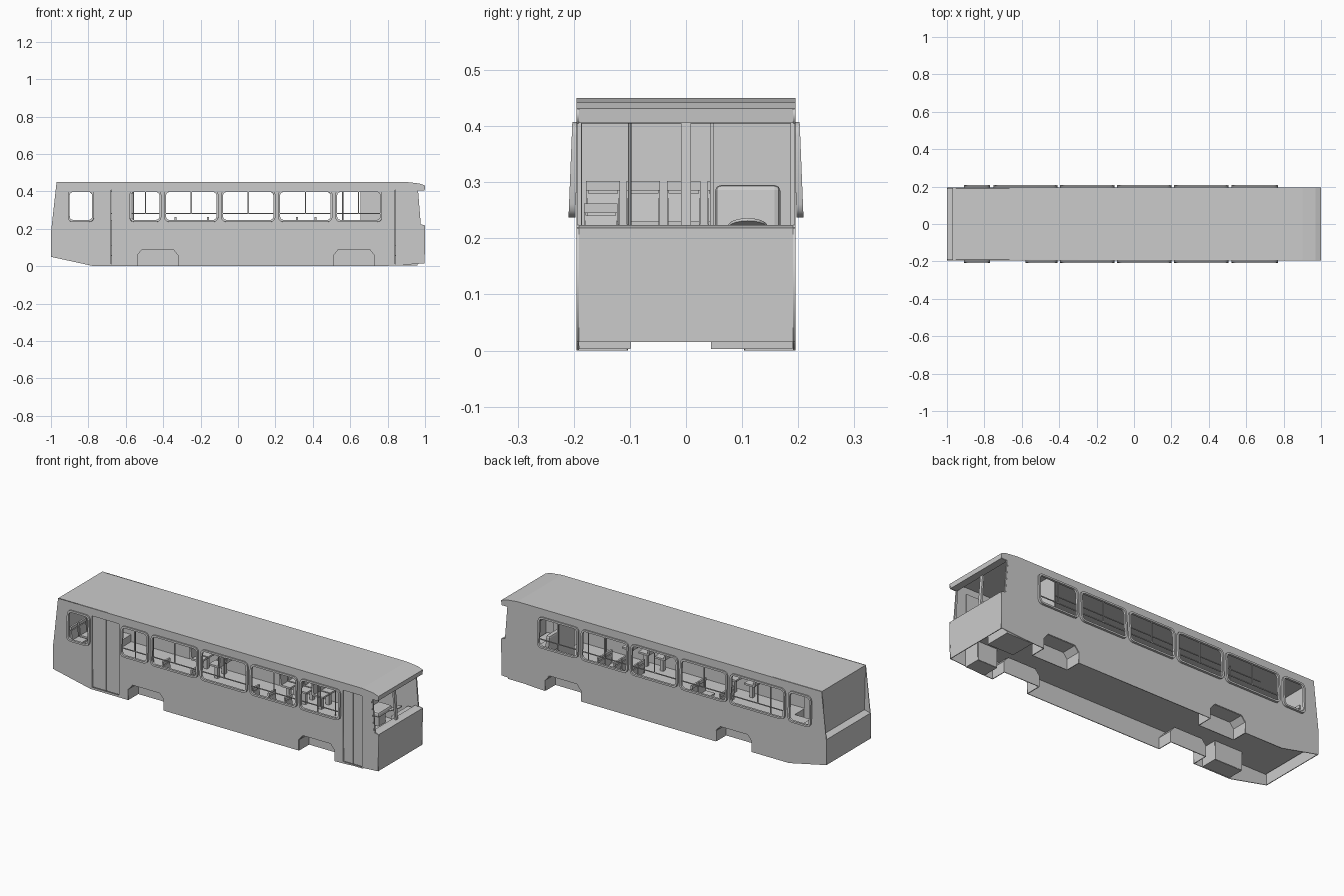
import bpy, bmesh, math
from mathutils import Matrix, Vector

if "Cube" in bpy.data.objects:
    bpy.data.objects.remove(bpy.data.objects["Cube"])

W = 0.195          # half width of the body
FLOOR = 0.11


def link(name, data):
    ob = bpy.data.objects.new(name, data)
    bpy.context.collection.objects.link(ob)
    return ob


def box(name, x0, x1, y0, y1, z0, z1, bevel=0, tilt=0):
    me = bpy.data.meshes.new(name)
    bm = bmesh.new()
    bmesh.ops.create_cube(bm, size=1)
    bmesh.ops.scale(bm, vec=(x1 - x0, y1 - y0, z1 - z0), verts=bm.verts)
    if bevel:
        bmesh.ops.bevel(bm, geom=bm.edges[:], offset=bevel, segments=2, affect='EDGES', profile=0.5)
    bm.to_mesh(me)
    bm.free()
    ob = link(name, me)
    ob.location = ((x0 + x1) / 2, (y0 + y1) / 2, (z0 + z1) / 2)
    ob.rotation_euler.y = tilt
    return ob


def sheet(name, pts, y0, y1, thick=0.004):
    """Bent sheet: an x-z polyline swept across y."""
    n = len(pts)
    verts = [(x, y, z) for y in (y0, y1) for x, z in pts]
    me = bpy.data.meshes.new(name)
    me.from_pydata(verts, [], [(i, i + 1, n + i + 1, n + i) for i in range(n - 1)])
    ob = link(name, me)
    if thick:
        m = ob.modifiers.new("thickness", 'SOLIDIFY')
        m.thickness, m.offset = thick, 0
    return ob


def plate(name, loops, loc, half, tilt=0):
    """Flat upright plate in x-z; the loops after the first are holes."""
    cu = bpy.data.curves.new(name, 'CURVE')
    cu.dimensions, cu.fill_mode, cu.extrude = '2D', 'BOTH', half
    for pts in loops:
        sp = cu.splines.new('POLY')
        sp.points.add(len(pts) - 1)
        for p, (x, z) in zip(sp.points, pts):
            p.co = (x, z, 0, 1)
        sp.use_cyclic_u = True
    ob = link(name, cu)
    ob.location = loc
    ob.rotation_euler.x = math.pi / 2 + tilt
    return ob


def rrect(x0, x1, z0, z1, r, n=3):
    pts = []
    for k, (cx, cz) in enumerate(((x1 - r, z1 - r), (x0 + r, z1 - r), (x0 + r, z0 + r), (x1 - r, z0 + r))):
        for i in range(n + 1):
            a = math.pi / 2 * (k + i / n)
            pts.append((cx + r * math.cos(a), cz + r * math.sin(a)))
    return pts


def rect(x0, x1, z0, z1):
    return [(x0, z0), (x1, z0), (x1, z1), (x0, z1)]


def tube(name, a, b, r=0.003):
    a, b = Vector(a), Vector(b)
    me = bpy.data.meshes.new(name)
    bm = bmesh.new()
    bmesh.ops.create_cone(bm, cap_ends=True, segments=8, radius1=r, radius2=r, depth=(b - a).length)
    bm.to_mesh(me)
    bm.free()
    ob = link(name, me)
    ob.location = (a + b) / 2
    ob.rotation_euler = (b - a).to_track_quat('Z', 'Y').to_euler()


# side walls with wheel, window and door openings
def arch(x0, x1):
    return [(x0, 0), (x0, 0.06), (x0 + 0.025, 0.09), (x1 - 0.025, 0.09), (x1, 0.06), (x1, 0)]


ARCHES = [arch(-0.54, -0.32), arch(0.51, 0.73)]
outline = ([(-1, 0.05), (-0.77, 0)] + ARCHES[0] + ARCHES[1] +
           [(0.8, 0.002), (0.998, 0.015), (1, 0.218), (0.972, 0.225), (0.957, 0.405), (0.998, 0.405),
            (1, 0.43), (0.97, 0.442), (0.9, 0.45), (-0.97, 0.45), (-1, 0.18)])
COMMON = [(-0.91, -0.77), (-0.395, -0.105), (-0.09, 0.2), (0.215, 0.505), (0.52, 0.77)]
DOORS = [(-0.762, -0.595), (0.782, 0.9)]

for s, side in ((-1, "right"), (1, "left")):
    wins = COMMON + [(-0.58, -0.41) if s < 0 else (-0.75, -0.41)]
    holes = [rrect(a + 0.006, b - 0.006, 0.244, 0.4, 0.02) for a, b in wins]
    if s < 0:
        holes += [rect(a, b, 0.012, 0.408) for a, b in DOORS]
    plate(side + "_wall", [outline] + holes, (0, s * (W - 0.002), 0), 0.002)
    # protruding window frames, leaning outward at the bottom
    for a, b in wins:
        w, h = (b - a) / 2, 0.085
        ring = [rrect(-w, w, -h, h, 0.024), rrect(-w + 0.01, w - 0.01, -h + 0.01, h - 0.01, 0.018)]
        c = (a + b) / 2
        plate(side + "_window_frame", ring, (c, s * 0.2, 0.322), 0.006, s * 0.04)
        if a > -0.9:
            y = s * 0.198
            box(side + "_window_rail", a + 0.008, b - 0.008, y - 0.002, y + 0.002, 0.280, 0.285)
            box(side + "_window_bar", c - 0.003, c + 0.003, y - 0.002, y + 0.002, 0.285, 0.4)
    # wheel housings
    for pts in ARCHES:
        y0, y1 = sorted((s * 0.105, s * (W - 0.003)))
        sheet("wheel_housing", pts, y0, y1)
        plate("wheel_housing_end", [pts], (0, s * 0.105, 0), 0.002)

# doors and their step wells
for a, b in DOORS:
    m = (a + b) / 2
    box("door_leaf", a, m - 0.001, -W + 0.006, -W + 0.01, 0.012, 0.408)
    box("door_leaf", m + 0.001, b, -W + 0.006, -W + 0.01, 0.012, 0.408)
    sheet("door_steps", [(a, FLOOR), (a, 0.004), (b, 0.004), (b, FLOOR)], -W + 0.004, -0.1)
    box("step_riser", a, b, -0.102, -0.098, 0.004, FLOOR)
    box("step_tread", a, b, -0.135, -0.1, 0.055, 0.06)

# roof, front cap, rear wall and front panel
sheet("roof", [(-0.97, 0.448), (0.9, 0.448), (0.97, 0.44), (0.998, 0.43), (0.996, 0.407), (0.957, 0.407)], -W, W)
sheet("rear_wall", [(-0.968, 0.448), (-0.962, 0.2), (-0.998, 0.19), (-0.998, 0.05)], -W, W)
sheet("front_panel", [(0.955, 0.222), (0.972, 0.222), (0.998, 0.217), (0.996, 0.015)], -W, W)

# windscreen posts
box("centre_post", 0.96, 0.97, -0.009, 0.009, 0.22, 0.407, tilt=-0.08)
for s in (-1, 1):
    box("corner_post", 0.96, 0.97, s * 0.19 - 0.004, s * 0.19 + 0.004, 0.22, 0.407, tilt=-0.08)

# floor, leaving the door wells open, and raised rear platform
box("floor", -0.99, 0.985, -0.1, W - 0.004, FLOOR - 0.004, FLOOR)
for a, b in ((-0.99, DOORS[0][0]), (DOORS[0][1], DOORS[1][0]), (DOORS[1][1], 0.985)):
    box("floor_edge", a, b, -W + 0.004, -0.1, FLOOR - 0.004, FLOOR)
box("rear_platform", -0.965, -0.79, -W + 0.005, W - 0.005, FLOOR, 0.15)
box("cab_underbox", 0.8, 0.96, 0.045, W - 0.005, 0.003, FLOOR - 0.004)

# driver cab
box("cab_rear_partition", 0.655, 0.66, 0.045, W - 0.005, FLOOR, 0.445)
box("cab_side_partition", 0.66, 0.78, 0.043, 0.049, FLOOR, 0.41)
box("dashboard", 0.915, 0.97, 0.03, W - 0.01, FLOOR, 0.215, 0.008)
box("driver_seat_cushion", 0.74, 0.83, 0.05, 0.17, 0.17, 0.2, 0.01)
box("driver_seat_back", 0.725, 0.75, 0.052, 0.168, 0.19, 0.295, 0.01, -0.1)
box("driver_seat_pedestal", 0.75, 0.81, 0.08, 0.14, FLOOR, 0.172)
me = bpy.data.meshes.new("steering_wheel")
bm = bmesh.new()
bmesh.ops.create_cone(bm, cap_ends=True, segments=20, radius1=0.035, radius2=0.035, depth=0.005)
bm.to_mesh(me)
bm.free()
wheel = link("steering_wheel", me)
wheel.location, wheel.rotation_euler.y = (0.89, 0.11, 0.22), -0.4


# passenger seats with grab bars
def seat(x, y, base, d=1):
    w = 0.028
    box("seat_cushion", x - 0.03, x + 0.03, y - w, y + w, base + 0.07, base + 0.08)
    box("seat_leg", x - 0.01, x + 0.01, y - 0.01, y + 0.01, base, base + 0.07)
    back = x - d * 0.032
    box("seat_back", back - 0.004, back + 0.004, y - w, y + w, base + 0.075, base + 0.13, 0, -d * 0.12)
    box("seat_grab_bar", back - 0.008, back + 0.002, y - w - 0.002, y + w + 0.002, base + 0.135, base + 0.152)
    for k in (-1, 1):
        box("grab_bar_post", back - 0.006, back - 0.001, y + k * w - 0.002, y + k * w + 0.002,
            base + 0.075, base + 0.14)


for i in range(5):
    seat(-0.87, -0.148 + i * 0.072, 0.15)
for x, d in ((-0.3, 1), (-0.19, -1), (0.25, 1), (0.35, 1), (0.45, 1)):
    for y in (-0.152, 0.088, 0.152):
        seat(x, y, FLOOR, d)

# stanchions and ceiling handrails
for y in (-0.1, 0.055):
    tube("ceiling_rail", (-0.75, y, 0.425), (0.64, y, 0.425))
    for x in (-0.56, 0.56):
        tube("stanchion", (x, y, FLOOR), (x, y, 0.445))

# turn the plate curves into meshes
bpy.ops.object.select_all(action='DESELECT')
curves = [o for o in bpy.context.scene.objects if o.type == 'CURVE']
for o in curves:
    o.select_set(True)
bpy.context.view_layer.objects.active = curves[0]
bpy.ops.object.convert(target='MESH')
